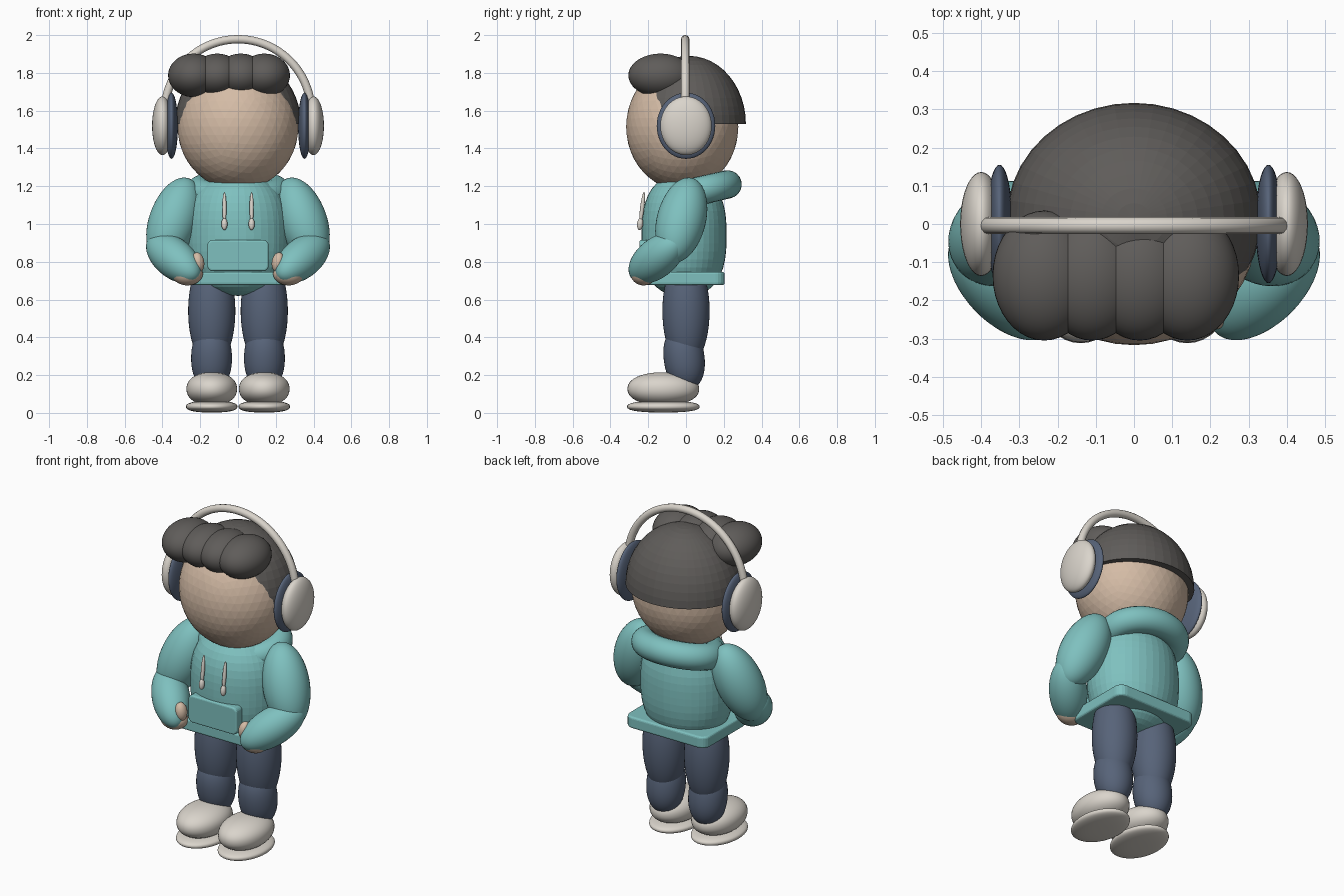
import bpy, bmesh, math
from mathutils import Vector, Matrix

if "Cube" in bpy.data.objects:
    bpy.data.objects.remove(bpy.data.objects["Cube"])


def material(name, rgb):
    m = bpy.data.materials.new(name)
    m.diffuse_color = (*rgb, 1)
    m.use_nodes = True
    m.node_tree.nodes["Principled BSDF"].inputs["Base Color"].default_value = m.diffuse_color
    return m


SKIN = material("skin", (0.66, 0.50, 0.38))
HAIR = material("charcoal hair", (0.115, 0.108, 0.102))
TEAL = material("teal cloth", (0.21, 0.53, 0.52))
NAVY = material("navy cloth", (0.095, 0.125, 0.19))
WHITE = material("off white", (0.70, 0.66, 0.60))


def finish(bm, name, mat, smooth=True):
    bmesh.ops.recalc_face_normals(bm, faces=bm.faces)
    for f in bm.faces:
        f.smooth = smooth
    me = bpy.data.meshes.new(name)
    bm.to_mesh(me)
    bm.free()
    me.materials.append(mat)
    ob = bpy.data.objects.new(name, me)
    bpy.context.collection.objects.link(ob)
    return ob


def ellipsoid(name, mat, centre, radii, axis=None, power=2, ico=0, half=False, smooth=True):
    """Ball scaled to radii; local z may point along axis; power > 2 makes it boxier."""
    bm = bmesh.new()
    if ico:
        bmesh.ops.create_icosphere(bm, subdivisions=ico, radius=1)
    else:
        bmesh.ops.create_uvsphere(bm, u_segments=40, v_segments=24, radius=1)
    if power != 2:
        for v in bm.verts:
            rho = math.hypot(v.co.x, v.co.y)
            v.co /= (rho ** power + abs(v.co.z) ** power) ** (1 / power)
    if half:
        bmesh.ops.delete(bm, geom=[v for v in bm.verts if v.co.z < -0.01], context='VERTS')
        bmesh.ops.holes_fill(bm, edges=[e for e in bm.edges if e.is_boundary], sides=0)
    rot = Matrix()
    if axis:
        rot = Vector((0, 0, 1)).rotation_difference(Vector(axis)).to_matrix().to_4x4()
    bm.transform(Matrix.Translation(centre) @ rot @ Matrix.Diagonal((*radii, 1)))
    return finish(bm, name, mat, smooth)


def tube(name, mat, points, r, closed=False, scale_ring=12):
    """Round tube along a path lying in one plane, with rounded caps when open."""
    bm = bmesh.new()
    pts = [Vector(p) for p in points]
    n = len(pts)
    normal = (pts[n // 3] - pts[0]).cross(pts[2 * n // 3] - pts[0]).normalized()
    rings = []
    for i, p in enumerate(pts):
        a = pts[(i - 1) % n] if closed else pts[max(i - 1, 0)]
        b = pts[(i + 1) % n] if closed else pts[min(i + 1, n - 1)]
        side = (b - a).normalized().cross(normal)
        rings.append([bm.verts.new(p + r * (side * math.cos(t) + normal * math.sin(t)))
                      for t in (2 * math.pi * k / scale_ring for k in range(scale_ring))])
    for i in range(n if closed else n - 1):
        for k in range(scale_ring):
            p, q = rings[i], rings[(i + 1) % n]
            k2 = (k + 1) % scale_ring
            bm.faces.new((p[k], p[k2], q[k2], q[k]))
    if not closed:
        bm.faces.new(rings[0])
        bm.faces.new(rings[-1])
    return finish(bm, name, mat)


def rounded_box(name, mat, centre, size, corner, edge, up):
    """Plate with rounded outline around the 'up' axis and softened rims."""
    bm = bmesh.new()
    bmesh.ops.create_cube(bm, size=1, matrix=Matrix.Translation(centre) @ Matrix.Diagonal((*size, 1)))
    up = Vector(up)
    along = [e for e in bm.edges
             if abs((e.verts[0].co - e.verts[1].co).normalized().dot(up)) > 0.9]
    bmesh.ops.bevel(bm, geom=along, offset=corner, segments=5, affect='EDGES', profile=0.5)
    bm.normal_update()
    rims = [e for e in bm.edges
            if sum(abs(f.normal.dot(up)) > 0.9 for f in e.link_faces) == 1]
    bmesh.ops.bevel(bm, geom=rims, offset=edge, segments=3, affect='EDGES', profile=0.5)
    return finish(bm, name, mat, False)


# Head and hair
ellipsoid("head", SKIN, (0, -0.02, 1.515), (0.32, 0.297, 0.335), ico=4, smooth=False)
ellipsoid("hair_cap", HAIR, (0, 0.015, 1.53), (0.333, 0.302, 0.36), half=True, smooth=False)
for i in range(4):
    ellipsoid(f"fringe_lock_{i + 1}", HAIR, (-0.235 + 0.125 * i, -0.135, 1.787),
              (0.135, 0.17, 0.115))

# Headphones
tube("headband", WHITE,
     [(0.388 * math.cos(t), -0.004, 1.59 + 0.388 * math.sin(t))
      for t in (math.pi * i / 48 for i in range(49))], 0.022)

# Hooded top
ellipsoid("torso", TEAL, (0, -0.01, 0.94), (0.27, 0.225, 0.32), power=2.6, smooth=False)
tilt = math.radians(13)
tube("hood_roll", TEAL,
     [(0.2 * math.cos(t), 0.07 + 0.15 * math.sin(t), 1.175 + 0.15 * math.sin(t) * math.tan(tilt))
      for t in (2 * math.pi * i / 48 for i in range(48))], 0.075, closed=True, scale_ring=20)
rounded_box("hem_band", TEAL, (0, -0.005, 0.712), (0.54, 0.42, 0.07), 0.05, 0.012, (0, 0, 1))
rounded_box("front_pocket", TEAL, (0, -0.217, 0.833), (0.325, 0.06, 0.165), 0.03, 0.01, (0, 1, 0))

# Paired parts
for s, side in ((-1, "left"), (1, "right")):
    # ear pads and shells
    ellipsoid(f"{side}_ear_pad", NAVY, (s * 0.352, 0, 1.52), (0.034, 0.155, 0.175))
    ellipsoid(f"{side}_ear_shell", WHITE, (s * 0.4, 0, 1.52), (0.055, 0.136, 0.155))
    # drawstrings
    ellipsoid(f"{side}_drawstring", WHITE, (s * 0.072, -0.232, 1.085), (0.011, 0.011, 0.085),
              axis=(0, 0.12, 1))
    ellipsoid(f"{side}_drawstring_tip", WHITE, (s * 0.072, -0.243, 1.0), (0.016, 0.016, 0.032),
              axis=(0, 0.12, 1))
    # arms and hands
    ellipsoid(f"{side}_upper_arm", TEAL, (s * 0.34, -0.025, 1.02), (0.13, 0.13, 0.24),
              axis=(s * -0.33, 0.23, 0.915))
    ellipsoid(f"{side}_forearm", TEAL, (s * 0.34, -0.155, 0.82), (0.105, 0.105, 0.2),
              axis=(s * 0.6, 0.62, 0.5))
    ellipsoid(f"{side}_hand", SKIN, (s * 0.268, -0.225, 0.737), (0.082, 0.068, 0.062))
    ellipsoid(f"{side}_thumb", SKIN, (s * 0.212, -0.24, 0.797), (0.033, 0.036, 0.053),
              axis=(s * 0.15, 0, 1))
    # legs
    ellipsoid(f"{side}_thigh", NAVY, (s * 0.139, 0, 0.54), (0.125, 0.125, 0.3))
    ellipsoid(f"{side}_shin", NAVY, (s * 0.14, -0.01, 0.29), (0.108, 0.108, 0.17),
              axis=(0, -0.12, 1), power=2.2)
    # shoes
    ellipsoid(f"{side}_shoe", WHITE, (s * 0.139, -0.12, 0.127), (0.134, 0.19, 0.088), power=2.2)
    ellipsoid(f"{side}_sole", WHITE, (s * 0.139, -0.12, 0.033), (0.136, 0.192, 0.031), power=2.5)
